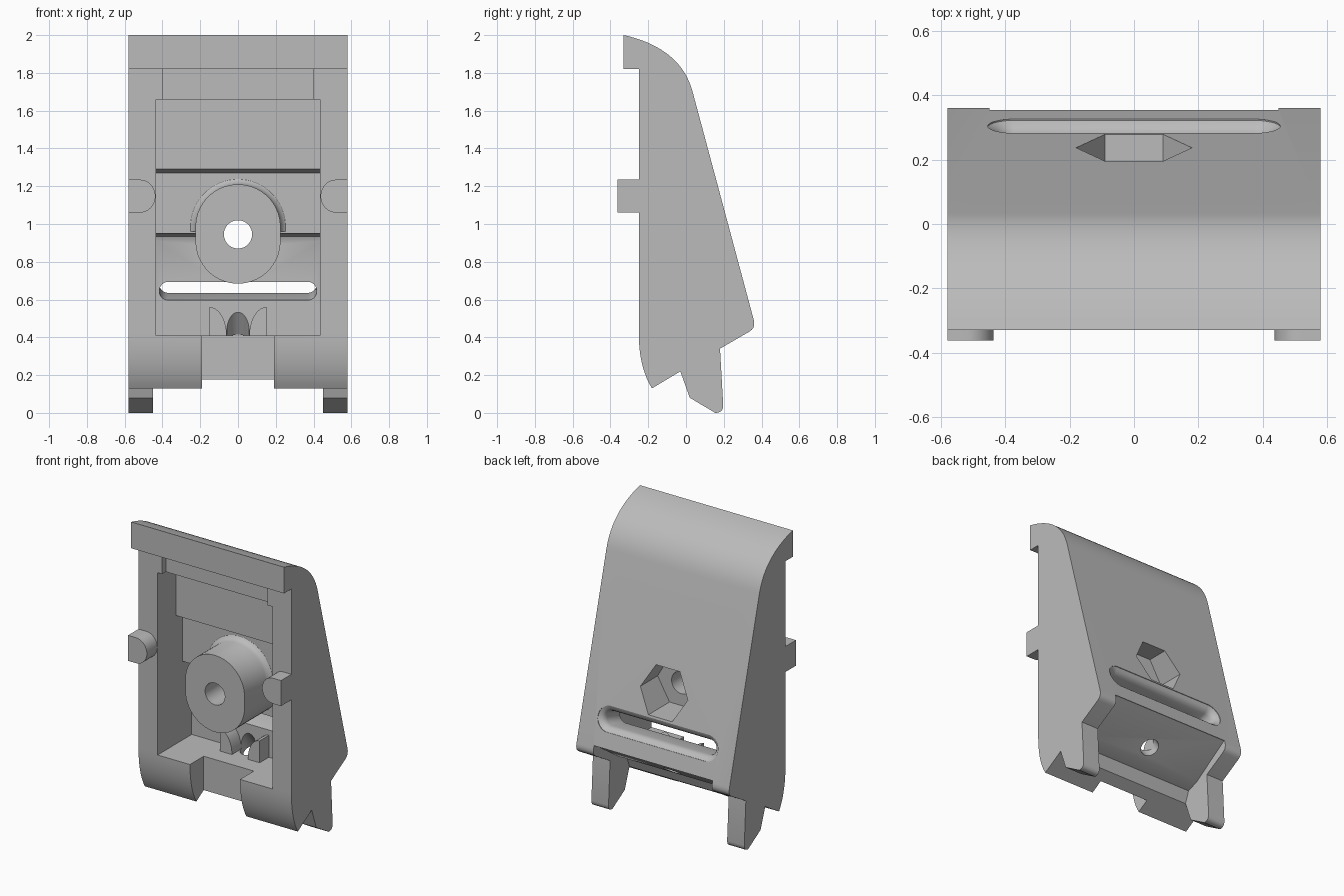
import bpy, bmesh, math
from mathutils import Vector
from mathutils.geometry import interpolate_bezier

old = bpy.data.objects.get("Cube")
if old:
    bpy.data.objects.remove(old, do_unlink=True)

grey = bpy.data.materials.new("light_grey")
grey.use_nodes = True
colour = (0.5, 0.5, 0.5, 1)
grey.diffuse_color = colour
grey.node_tree.nodes["Principled BSDF"].inputs["Base Color"].default_value = colour


def loft(name, rings):
    """Closed solid through matching rings of 3D points."""
    bm = bmesh.new()
    loops = [[bm.verts.new(p) for p in ring] for ring in rings]
    n = len(loops[0])
    for a, b in zip(loops, loops[1:]):
        for i in range(n):
            j = (i + 1) % n
            bm.faces.new((a[i], a[j], b[j], b[i]))
    bm.faces.new(loops[0])
    bm.faces.new(loops[-1])
    bmesh.ops.recalc_face_normals(bm, faces=bm.faces)
    mesh = bpy.data.meshes.new(name)
    bm.to_mesh(mesh)
    bm.free()
    mesh.materials.append(grey)
    ob = bpy.data.objects.new(name, mesh)
    bpy.context.collection.objects.link(ob)
    return ob


def side_prism(name, pts, x0, x1):
    """Profile in (y, z) run along x."""
    return loft(name, [[(x, y, z) for y, z in pts] for x in (x0, x1)])


def front_prism(name, pts, y0, y1):
    """Profile in (x, z) run along y."""
    return loft(name, [[(x, y, z) for x, z in pts] for y in (y0, y1)])


def box(name, x, y, z):
    return side_prism(name, [(y[0], z[0]), (y[1], z[0]), (y[1], z[1]), (y[0], z[1])], *x)


def stadium(dx, dz, r, cz=0, steps=48):
    """Circle of radius r stretched by straight runs dx and dz."""
    pts = []
    for i in range(steps):
        t = 2 * math.pi * (i + 0.5) / steps
        c, s = math.cos(t), math.sin(t)
        pts.append((r * c + math.copysign(dx, c), cz + r * s + math.copysign(dz, s)))
    return pts


def along(pts, origin, axis):
    """Place an (x, v) outline square to an axis in the yz plane."""
    up = Vector((0, -axis.z, axis.y))
    return [origin + Vector((x, 0, 0)) + up * v for x, v in pts]


def combine(target, tool, operation):
    tool.hide_render = True
    mod = target.modifiers.new("combine", 'BOOLEAN')
    mod.operation, mod.solver, mod.object = operation, 'EXACT', tool
    bpy.context.view_layer.update()
    deps = bpy.context.evaluated_depsgraph_get()
    mesh = bpy.data.meshes.new_from_object(target.evaluated_get(deps))
    target.modifiers.clear()
    target.data = mesh
    bpy.data.objects.remove(tool, do_unlink=True)


def curve(a, b, c, d, n):
    pts = interpolate_bezier(*[Vector((y, z, 0)) for y, z in (a, b, c, d)], n)
    return [(p.x, p.y) for p in pts]


# Outer shell: curved top, sloping back, legs and rounded front lip
outline = curve((-0.33, 2), (-0.15, 1.96), (-0.01, 1.87), (0.035, 1.7), 18)
outline += curve((0.358, 0.495), (0.366, 0.465), (0.36, 0.445), (0.335, 0.43), 6)
outline += [(0.18, 0.34)]
outline += curve((0.197, 0.04), (0.197, 0.01), (0.18, 0), (0.155, 0), 6)
outline += [(0.02, 0.08), (-0.03, 0.22)]
outline += curve((-0.18, 0.13), (-0.225, 0.2), (-0.25, 0.3), (-0.25, 0.42), 10)
outline += [(-0.25, 1.82), (-0.33, 1.82)]
body = side_prism("housing", outline, -0.58, 0.58)

# Underside gap between the legs
gap = [(0.5, 0.51), (0.345, 0.51), (0.08, 0.33), (0, 0.3), (-0.03, 0.22), (-0.1, -0.1), (0.5, -0.1)]
combine(body, side_prism("gap", gap, -0.45, 0.45), 'DIFFERENCE')

# Stepped front cavity, shallow recess above it and notch in the lip
cavity = [(-0.4, 0.41), (0.12, 0.41), (0.12, 0.91), (0.11, 0.935), (0.085, 0.945), (0.02, 0.95),
          (0.02, 1.27), (-0.05, 1.29), (-0.05, 1.66), (-0.4, 1.66)]
combine(body, side_prism("cavity", cavity, -0.435, 0.435), 'DIFFERENCE')
combine(body, box("recess", (-0.4, 0.4), (-0.4, -0.21), (1.6, 1.82)), 'DIFFERENCE')
combine(body, box("notch", (-0.19, 0.19), (-0.4, -0.1), (0, 0.6)), 'DIFFERENCE')

# Screw boss with a flared foot
stations = [(-0.25, 0.225), (-0.02, 0.225), (0.0, 0.232), (0.015, 0.245), (0.025, 0.26), (0.06, 0.26)]
straight = [(y, r) for y, r in stations[:2]] + [(0.15, 0.225)]
boss = loft("boss", [[(x, y, z) for x, z in stadium(0, 0.038, r, 0.947)] for y, r in straight])
combine(body, boss, 'UNION')
foot = loft("foot", [[(x, y, max(z, 0.96)) for x, z in stadium(0, 0.038, r, 0.947)]
                     for y, r in stations[1:]])
bm = bmesh.new()
bm.from_mesh(foot.data)
bmesh.ops.remove_doubles(bm, verts=bm.verts, dist=0.0001)
bm.to_mesh(foot.data)
bm.free()
combine(body, foot, 'UNION')

# Bolt hole and hexagonal nut pocket
combine(body, front_prism("bolt_hole", stadium(0, 0, 0.075, 0.945, 32), -0.5, 0.5), 'DIFFERENCE')
hexagon = [(0.18 * math.cos(i * math.pi / 3), 0.945 + 0.18 * math.sin(i * math.pi / 3)) for i in range(6)]
combine(body, front_prism("nut_pocket", hexagon, 0.05, 0.5), 'DIFFERENCE')

# Strap slot square to the sloping back, flared outside
axis = Vector((0, 0.966, 0.257))
middle = Vector((0, 0.12, 0.645))
slot = loft("slot", [along(stadium(0.37, 0, r), middle + axis * d, axis)
                     for d, r in ((-0.08, 0.047), (0.14, 0.047), (0.16, 0.053),
                                  (0.175, 0.064), (0.187, 0.085), (0.25, 0.085))])
combine(body, slot, 'DIFFERENCE')

# Slanted hole through the floor
axis = Vector((0, 0.58, -0.815))
middle = Vector((0, 0.12, 0.43))
ring = stadium(0, 0, 0.06, 0, 24)
combine(body, loft("floor_hole", [along(ring, middle + axis * d, axis) for d in (-0.15, 0.3)]), 'DIFFERENCE')

# Pairs of ribs beside the hole and round-ended lugs on the front
parts = [body]
for side, word in ((1, "left"), (-1, "right")):
    rib = [(side * 0.15, 0.41)]
    lug = [(side * 0.58, 1.06), (side * 0.58, 1.235)]
    for i in range(11):
        t = i * math.pi / 20
        rib.append((side * (0.15 - 0.09 * math.cos(t)), 0.41 + 0.15 * math.sin(t)))
    for i in range(17):
        t = i * math.pi / 16
        lug.append((side * (0.52 - 0.083 * math.sin(t)), 1.1475 + 0.0875 * math.cos(t)))
    parts.append(front_prism(word + "_rib", rib, 0.02, 0.121))
    parts.append(front_prism(word + "_lug", lug, -0.363, -0.249))

# Smooth curves, sharp edges
bpy.ops.object.select_all(action='DESELECT')
for ob in parts:
    ob.select_set(True)
bpy.context.view_layer.objects.active = body
bpy.ops.object.shade_smooth_by_angle(angle=math.radians(25))
